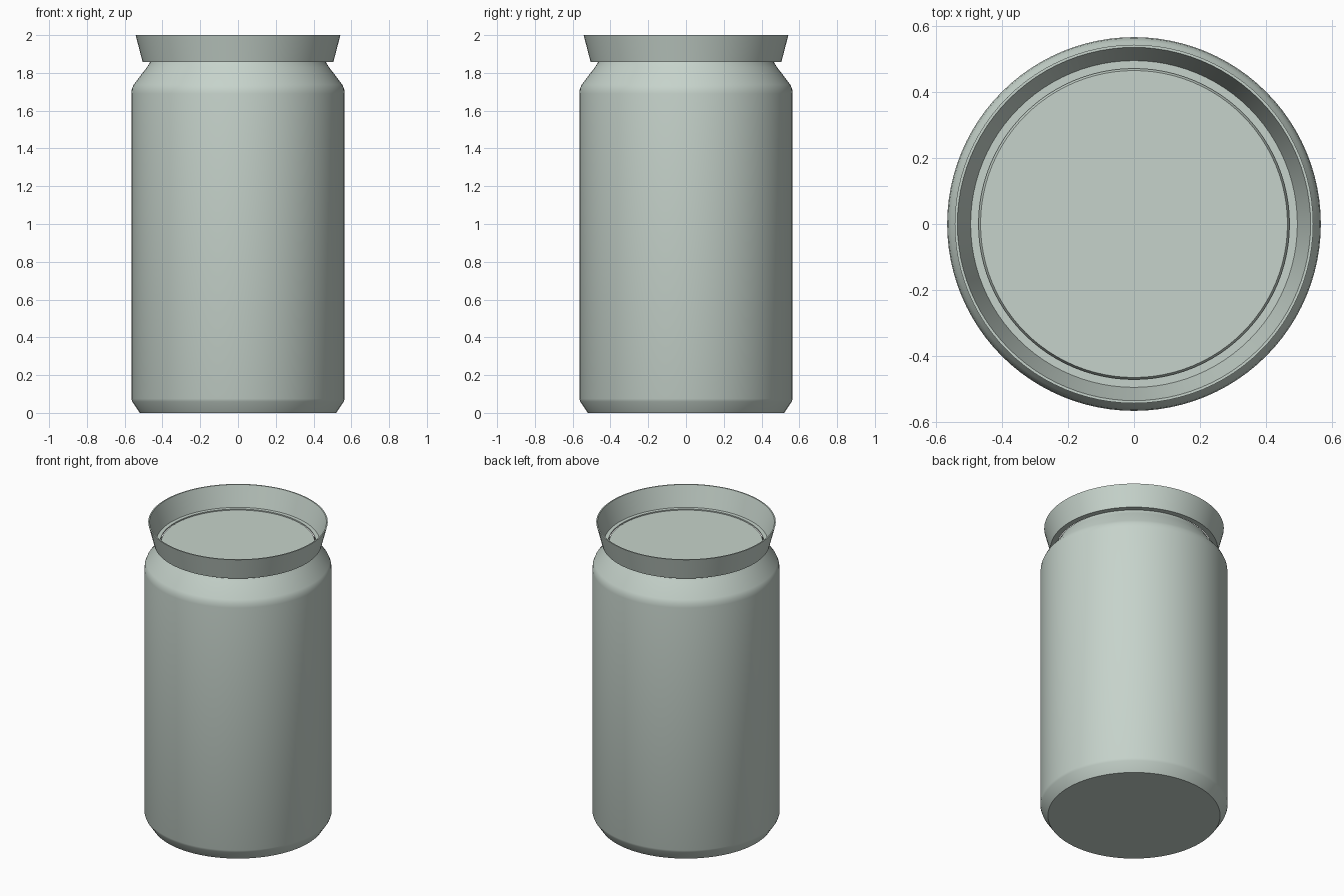
import bpy, bmesh, math

if "Cube" in bpy.data.objects:
    bpy.data.objects.remove(bpy.data.objects["Cube"])

# Single pale grey-green finish
mat = bpy.data.materials.new("pale_sage_metal")
mat.use_nodes = True
color = (0.565, 0.65, 0.597, 1.0)
mat.diffuse_color = color
mat.node_tree.nodes["Principled BSDF"].inputs["Base Color"].default_value = color


def lathe(name, profile, segments=96):
    """Revolve (radius, height) points around z; radius 0 ends close the form."""
    bm = bmesh.new()
    verts = [bm.verts.new((r, 0, z)) for r, z in profile]
    edges = [bm.edges.new(pair) for pair in zip(verts, verts[1:])]
    bmesh.ops.spin(bm, geom=verts + edges, cent=(0, 0, 0), axis=(0, 0, 1),
                   angle=math.tau, steps=segments)
    bmesh.ops.remove_doubles(bm, verts=bm.verts, dist=0.0001)
    bmesh.ops.recalc_face_normals(bm, faces=bm.faces)
    mesh = bpy.data.meshes.new(name)
    bm.to_mesh(mesh)
    bm.free()
    mesh.materials.append(mat)
    obj = bpy.data.objects.new(name, mesh)
    bpy.context.collection.objects.link(obj)
    bpy.ops.object.select_all(action='DESELECT')
    obj.select_set(True)
    bpy.context.view_layer.objects.active = obj
    bpy.ops.object.shade_smooth_by_angle(angle=math.radians(30))
    return obj


# Body: flat base, chamfered foot, straight wall, rounded shoulder, neck
lathe("can_body", [
    (0, 0), (0.52, 0), (0.56, 0.06), (0.565, 0.075),
    (0.565, 1.69), (0.562, 1.715), (0.552, 1.738),
    (0.482, 1.83), (0.468, 1.852), (0.464, 1.862),
    (0.453, 1.862), (0, 1.862),
])

# Flared rim: thin sloping wall on a narrow flat floor ring
rim = [(0.47, 1.858), (0.505, 1.858), (0.542, 2.0), (0.534, 2.0),
       (0.494, 1.866), (0.47, 1.866)]
lathe("flared_rim", rim + rim[:1])
